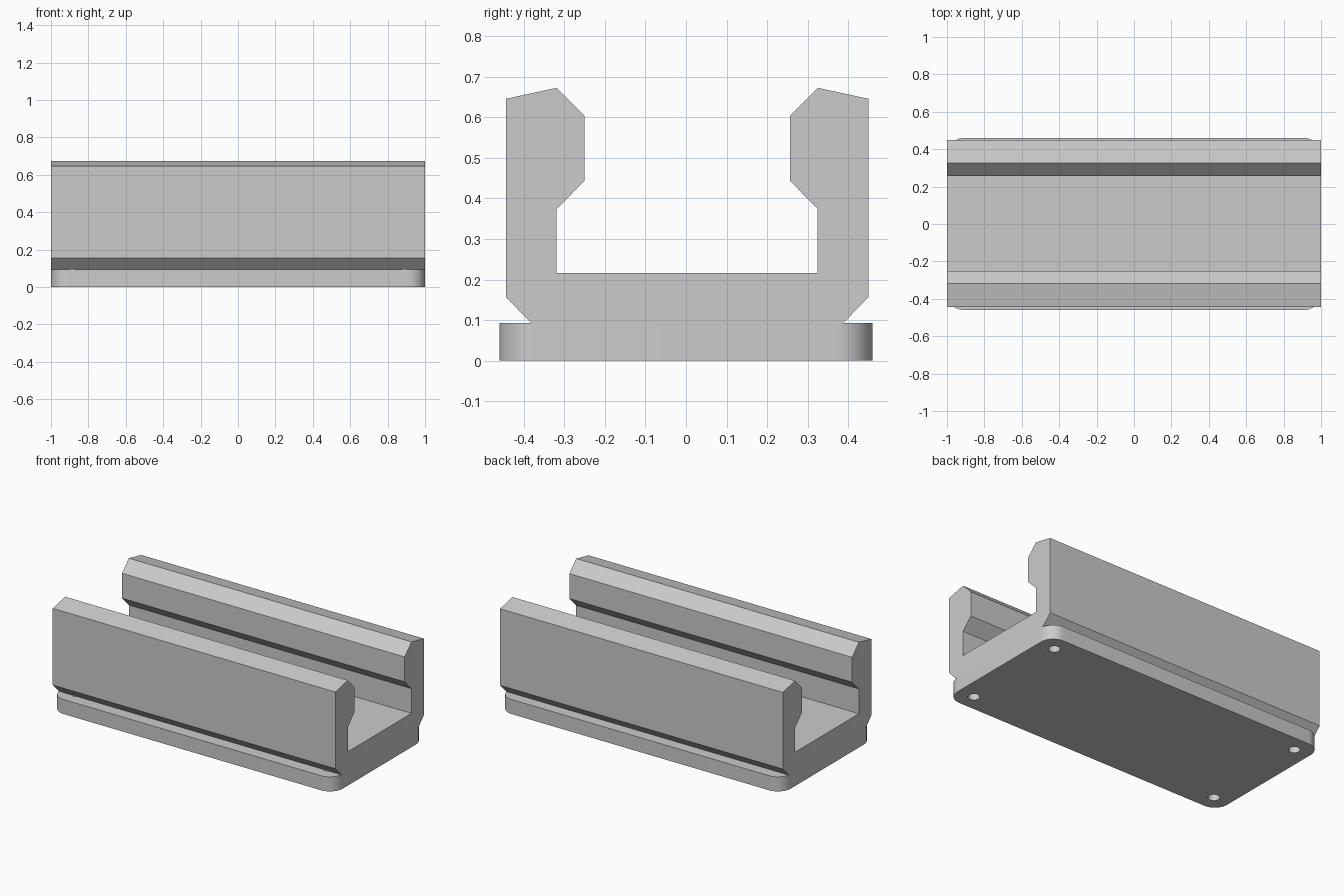
import bpy, bmesh, math
from mathutils import Vector

cube = bpy.data.objects.get("Cube")
if cube:
    bpy.data.objects.remove(cube, do_unlink=True)

BASE_TOP = 0.093
grey = bpy.data.materials.new("plain grey")
grey.use_nodes = True
colour = (0.6, 0.6, 0.6, 1)
grey.diffuse_color = colour
grey.node_tree.nodes["Principled BSDF"].inputs["Base Color"].default_value = colour


def extrude_outline(name, points, depth):
    """Make a solid by sweeping a closed outline along a vector."""
    bm = bmesh.new()
    face = bm.faces.new([bm.verts.new(p) for p in points])
    swept = bmesh.ops.extrude_face_region(bm, geom=[face])["geom"]
    verts = [v for v in swept if isinstance(v, bmesh.types.BMVert)]
    bmesh.ops.translate(bm, vec=Vector(depth), verts=verts)
    bmesh.ops.recalc_face_normals(bm, faces=bm.faces)
    mesh = bpy.data.meshes.new(name)
    bm.to_mesh(mesh)
    bm.free()
    mesh.materials.append(grey)
    obj = bpy.data.objects.new(name, mesh)
    bpy.context.collection.objects.link(obj)
    return obj


def arc(cx, cy, r, start, sweep, steps, z):
    return [(cx + r * math.cos(start + sweep * i / steps),
             cy + r * math.sin(start + sweep * i / steps), z)
            for i in range(steps + 1)]


# Base plate with rounded corners
R = 0.09
outline = []
for i, (sx, sy) in enumerate([(1, 1), (-1, 1), (-1, -1), (1, -1)]):
    outline += arc(sx * (1 - R), sy * (0.46 - R), R, i * math.pi / 2, math.pi / 2, 12, 0)
base = extrude_outline("base_plate", outline, (0, 0, BASE_TOP))

# Channel with undercut walls and inward lips, mirrored from half a section
half = [(0.385, BASE_TOP), (0.447, 0.156), (0.447, 0.646), (0.322, 0.673),
        (0.253, 0.603), (0.253, 0.444), (0.322, 0.374), (0.322, 0.216)]
section = half + [(-y, z) for y, z in reversed(half)]
channel = extrude_outline("channel_rail", [(-1, y + 0.003, z) for y, z in section], (2, 0, 0))

# Blind round holes near the four corners of the underside
for sx in (-1, 1):
    for sy in (-1, 1):
        ring = arc(sx * 0.89, sy * 0.355, 0.034, 0, math.tau, 32, -0.05)[:-1]
        cutter = extrude_outline("hole_cutter", ring, (0, 0, 0.17))
        cutter.hide_render = True
        for part in (base, channel):
            mod = part.modifiers.new("hole", "BOOLEAN")
            mod.operation, mod.solver, mod.object = "DIFFERENCE", "EXACT", cutter
            bpy.context.view_layer.objects.active = part
            bpy.ops.object.modifier_apply(modifier=mod.name)
        bpy.data.objects.remove(cutter, do_unlink=True)

# Smooth the round corners and holes, keep the edges crisp
for part in (base, channel):
    bpy.ops.object.select_all(action="DESELECT")
    part.select_set(True)
    bpy.context.view_layer.objects.active = part
    bpy.ops.object.shade_smooth_by_angle(angle=math.radians(25))
